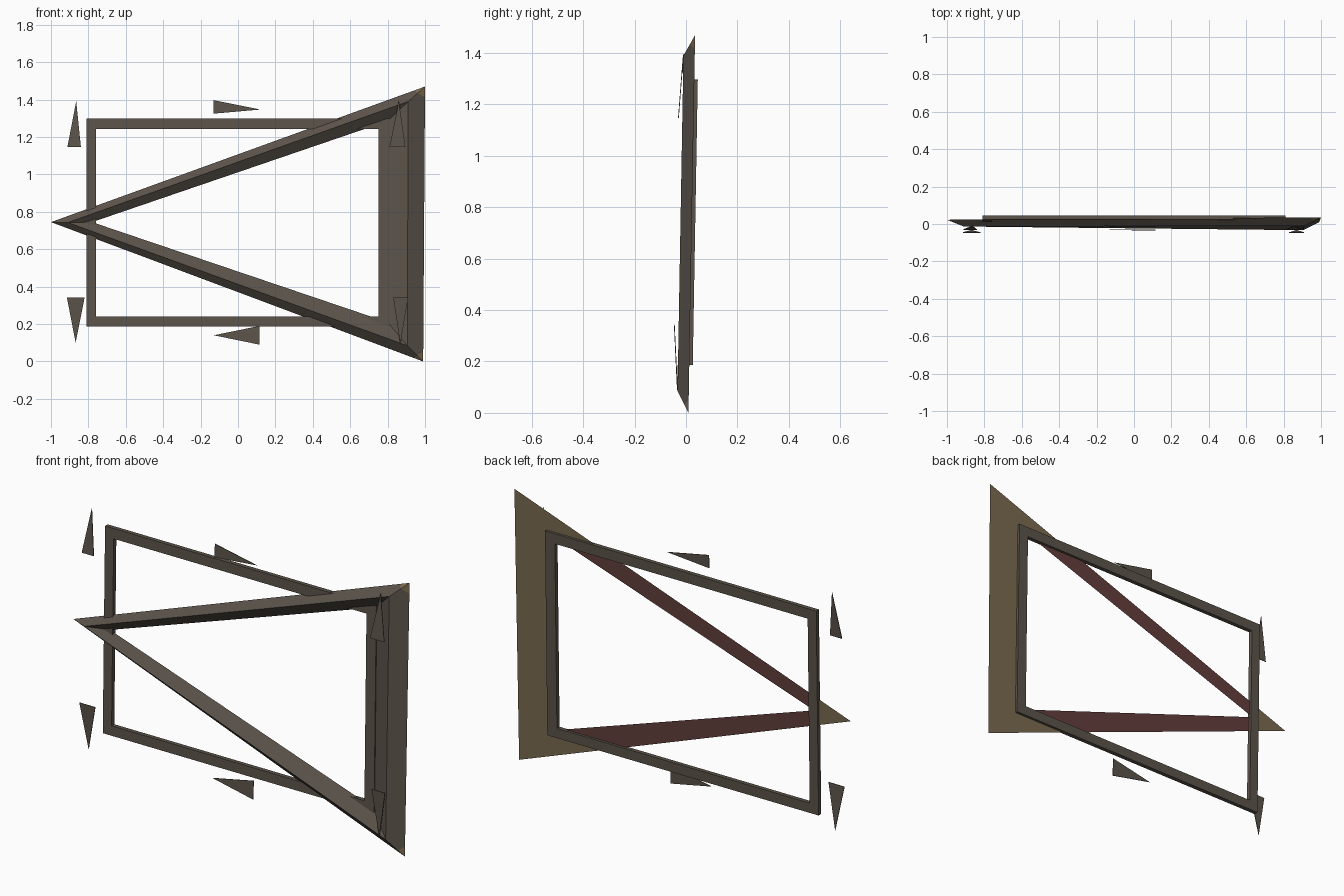
import bpy, bmesh
from mathutils import Vector

if "Cube" in bpy.data.objects:
    bpy.data.objects.remove(bpy.data.objects["Cube"])

LEAN = 0.0176          # whole sign leans back slightly with height


def material(name, rgb):
    m = bpy.data.materials.new(name)
    m.diffuse_color = (*rgb, 1)
    m.use_nodes = True
    m.node_tree.nodes["Principled BSDF"].inputs["Base Color"].default_value = m.diffuse_color
    return m


DARK = material("dark umber", (0.107, 0.088, 0.070))
TAN = material("tan brown", (0.200, 0.145, 0.080))
RED = material("dull red", (0.127, 0.050, 0.045))


def finish(name, bm, mats):
    me = bpy.data.meshes.new(name)
    bm.to_mesh(me)
    bm.free()
    for m in mats:
        me.materials.append(m)
    ob = bpy.data.objects.new(name, me)
    bpy.context.collection.objects.link(ob)
    return ob


def ring(bm, pts, y):
    return [bm.verts.new((x, y + LEAN * z, z)) for x, z in pts]


def bridge(bm, a, b):
    n = len(a)
    return [bm.faces.new((a[i], a[(i + 1) % n], b[(i + 1) % n], b[i])) for i in range(n)]


def cut(bm, faces, co, no):
    geom = set(faces)
    for f in faces:
        geom.update(f.edges)
        geom.update(f.verts)
    bmesh.ops.bisect_plane(bm, geom=list(geom), plane_co=co, plane_no=no)


# Triangular frame with a ridged front and a flat back
bm = bmesh.new()
outer = ring(bm, [(-1, 0.745), (1, 1.47), (0.99, 0)], 0.0095)
ridge = ring(bm, [(-0.91, 0.743), (0.91, 1.39), (0.905, 0.085)], -0.0345)
ridge[0].co.y += 0.008
inner = ring(bm, [(-0.78, 0.745), (0.80, 1.285), (0.80, 0.21)], 0.0095)
bridge(bm, outer, ridge)
bridge(bm, ridge, inner)
bridge(bm, inner, outer)
bmesh.ops.recalc_face_normals(bm, faces=bm.faces)
back = lambda: [f for f in bm.faces if f.normal.y > 0.9]
front = lambda: [f for f in bm.faces if f.normal.y <= 0.9]

# Back is red inside the rectangle and tan outside it
for co, no in (((-0.78, 0, 0), (1, 0, 0)), ((0.78, 0, 0), (1, 0, 0)),
               ((0, 0, 0.21), (0, 0, 1)), ((0, 0, 1.27), (0, 0, 1))):
    cut(bm, back(), co, no)
# Small tan tips on the two right-hand corners of the front
tips = [(Vector((0.965, 0, 1.434)), Vector((0.55, 0, 0.83))),
        (Vector((0.965, 0, 0.036)), Vector((0.55, 0, -0.83)))]
for co, no in tips:
    cut(bm, front(), co, no)
for f in bm.faces:
    c = f.calc_center_median()
    if f.normal.y > 0.9:
        f.material_index = 2 if abs(c.x) < 0.78 and 0.21 < c.z < 1.27 else 1
    elif any((c - co).dot(no) > 0 for co, no in tips):
        f.material_index = 1
finish("triangle_frame", bm, [DARK, TAN, RED])

# Rectangular frame behind the triangle
bm = bmesh.new()


def rect(x0, x1, z0, z1):
    return [(x0, z0), (x1, z0), (x1, z1), (x0, z1)]


big, small = rect(-0.81, 0.81, 0.187, 1.298), rect(-0.758, 0.752, 0.24, 1.243)
rings = [ring(bm, p, y) for p, y in ((big, 0), (big, 0.023), (small, 0.023), (small, 0))]
for i in range(4):
    bridge(bm, rings[i], rings[(i + 1) % 4])
bmesh.ops.recalc_face_normals(bm, faces=bm.faces)
finish("rectangle_frame", bm, [DARK])

# Thin pointed markers: base corner, base corner, apex
markers = {
    "upper_left": ((-0.912, -0.031, 1.147), (-0.84, -0.031, 1.147), (-0.865, -0.012, 1.392)),
    "upper_right": ((0.81, -0.031, 1.147), (0.895, -0.031, 1.147), (0.86, -0.012, 1.392)),
    "lower_left": ((-0.915, -0.047, 0.343), (-0.82, -0.047, 0.343), (-0.868, -0.035, 0.10)),
    "lower_right": ((0.83, -0.047, 0.343), (0.91, -0.047, 0.343), (0.868, -0.035, 0.09)),
    "top": ((-0.13, -0.015, 1.325), (-0.13, -0.012, 1.397), (0.12, -0.012, 1.347)),
    "bottom": ((0.115, -0.032, 0.19), (0.115, -0.035, 0.09), (-0.13, -0.032, 0.14)),
}
for name, pts in markers.items():
    bm = bmesh.new()
    a = [bm.verts.new(p) for p in pts]
    b = [bm.verts.new((x, y + 0.003, z)) for x, y, z in pts]
    bm.faces.new(a)
    bm.faces.new(b)
    bridge(bm, a, b)
    bmesh.ops.recalc_face_normals(bm, faces=bm.faces)
    finish(name + "_marker", bm, [DARK])
